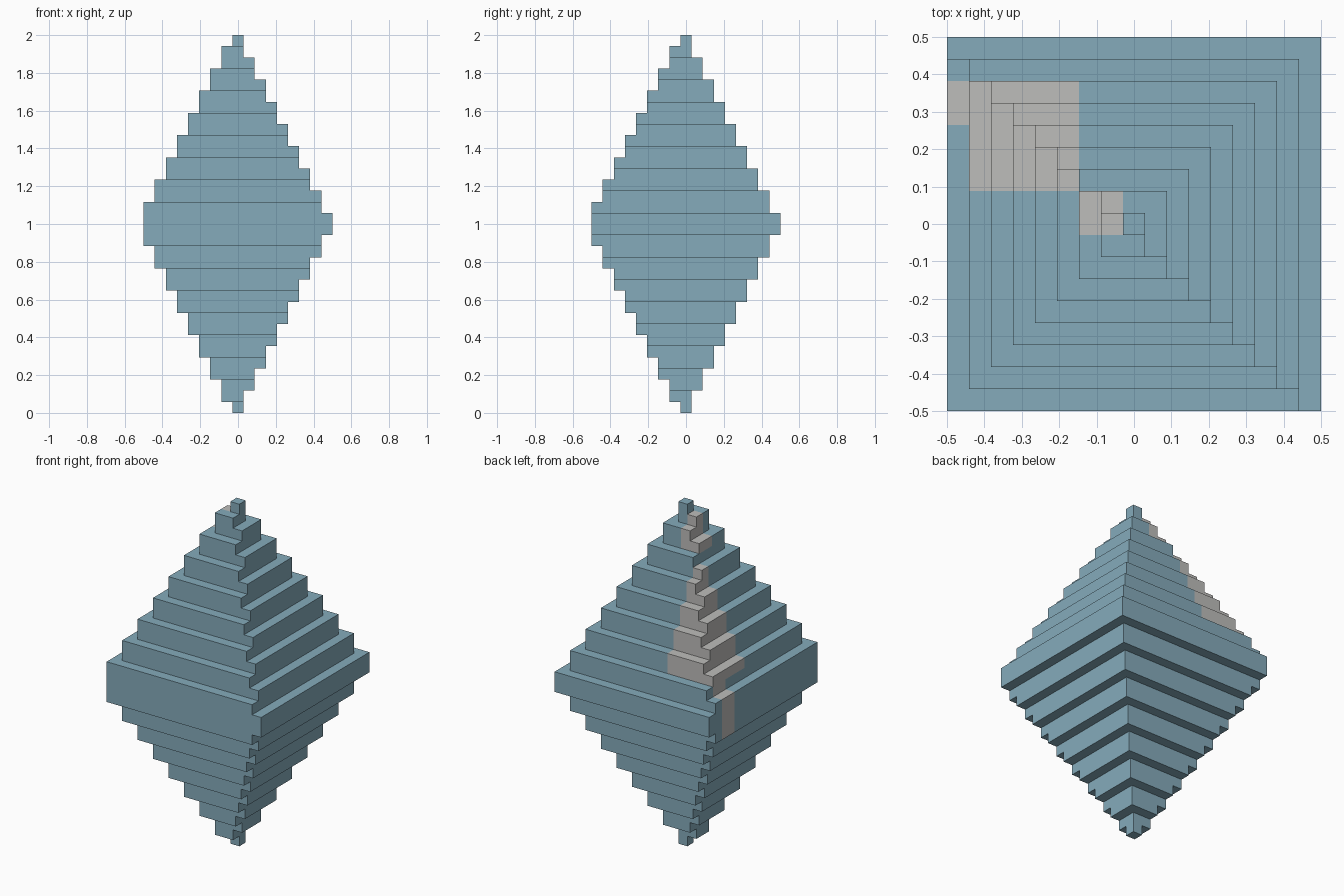
import bpy
import bmesh
from mathutils import Vector

default = bpy.data.objects.get("Cube")
if default:
    bpy.data.objects.remove(default, do_unlink=True)

U = 1 / 17          # edge of one block
LAYERS = 34         # blocks in height


def make_material(name, rgb):
    mat = bpy.data.materials.new(name)
    mat.use_nodes = True
    mat.diffuse_color = (*rgb, 1)
    mat.node_tree.nodes["Principled BSDF"].inputs["Base Color"].default_value = (*rgb, 1)
    return mat


def filled(i, j, k):
    # Stepped double pyramid: the -x and -y sides step one layer before +x and +y
    if not 0 <= k < LAYERS:
        return False
    t = min(k, LAYERS - 1 - k)
    low, high = -((t + 1) // 2), t // 2
    return low <= i <= high and low <= j <= high


# Grey blocks: inclusive ranges of i, j, k
GREY_ZONES = [
    ((-2, -1), (0, 1), (30, 33)),    # patch near the tip
    ((-7, -3), (2, 6), (20, 29)),    # large patch on the back left corner
    ((-8, -7), (5, 6), (15, 19)),    # strip down to the widest tier
]


def is_grey(cell):
    return any(all(a <= c <= b for c, (a, b) in zip(cell, zone)) for zone in GREY_ZONES)


# Keep only the exposed sides of the blocks
bm = bmesh.new()
corners = {}


def corner(p):
    key = tuple(round(2 * c) for c in p)
    if key not in corners:
        corners[key] = bm.verts.new(p * U)
    return corners[key]


for k in range(LAYERS):
    for i in range(-8, 9):
        for j in range(-8, 9):
            if not filled(i, j, k):
                continue
            centre = Vector((i, j, k + 0.5))
            for axis in range(3):
                for sign in (-1, 1):
                    n = Vector((0, 0, 0))
                    n[axis] = sign
                    if filled(i + int(n.x), j + int(n.y), k + int(n.z)):
                        continue
                    a = Vector((0, 0, 0))
                    a[(axis + 1) % 3] = 0.5
                    b = n.cross(a)
                    mid = centre + n * 0.5
                    face = bm.faces.new([corner(mid + d) for d in (-a - b, a - b, a + b, b - a)])
                    face.material_index = int(is_grey((i, j, k)))

# Merge flat neighbours of the same colour into clean steps
bmesh.ops.dissolve_limit(bm, angle_limit=0.01, verts=bm.verts[:], edges=bm.edges[:],
                         delimit={'MATERIAL'})
mesh = bpy.data.meshes.new("stepped_crystal")
bm.to_mesh(mesh)
bm.free()

mesh.materials.append(make_material("dusty blue", (0.235, 0.407, 0.497)))
mesh.materials.append(make_material("light grey", (0.515, 0.509, 0.497)))
crystal = bpy.data.objects.new("stepped_crystal", mesh)
bpy.context.collection.objects.link(crystal)
